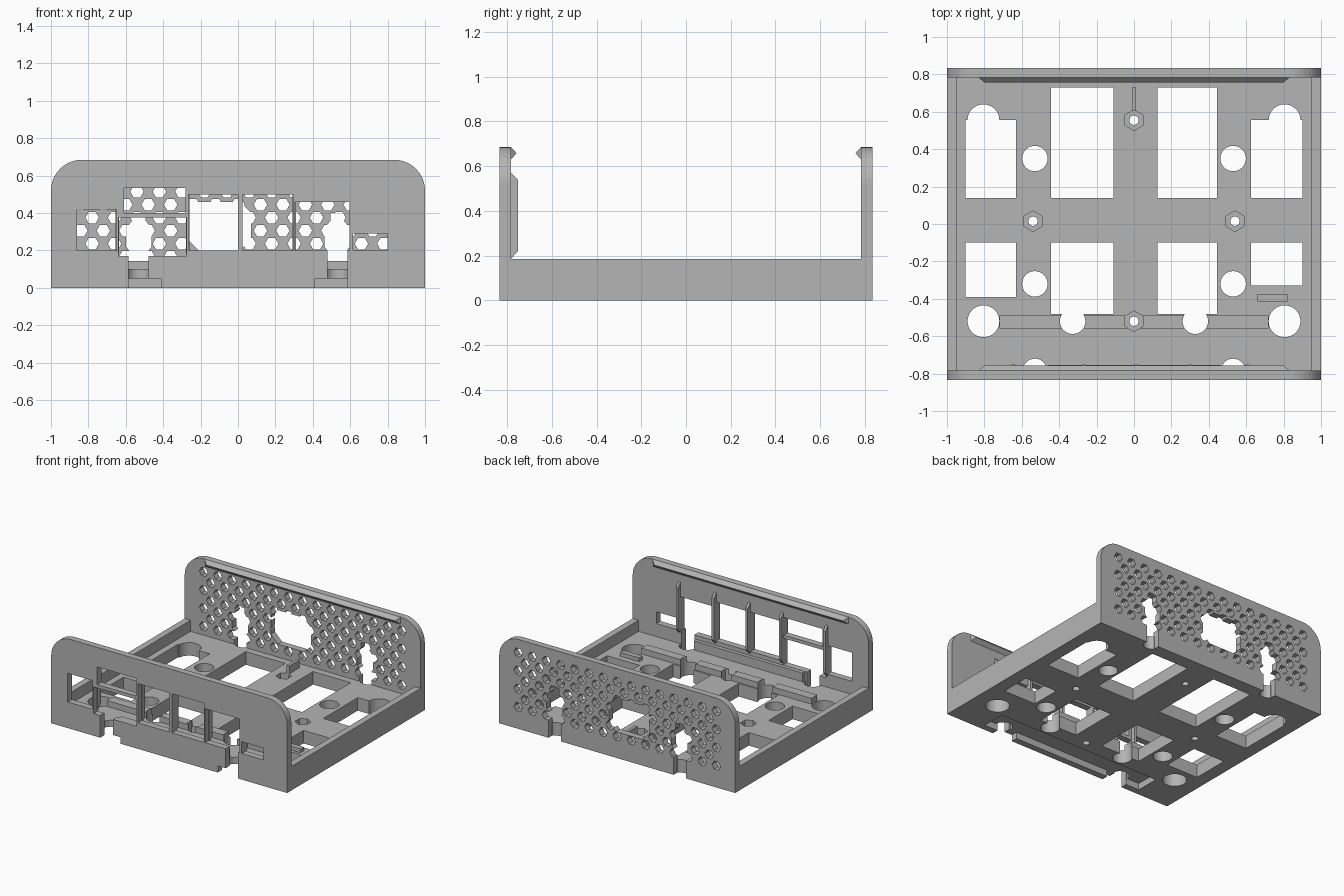
import bpy, bmesh, math
from mathutils import Matrix

cube = bpy.data.objects.get("Cube")
if cube:
    bpy.data.objects.remove(cube)

grey = bpy.data.materials.new("plain grey")
grey.use_nodes = True
grey.diffuse_color = (0.46, 0.46, 0.46, 1)
grey.node_tree.nodes["Principled BSDF"].inputs["Base Color"].default_value = (0.46, 0.46, 0.46, 1)


def add_box(bm, x0, x1, y0, y1, z0, z1):
    m = Matrix.Translation(((x0 + x1) / 2, (y0 + y1) / 2, (z0 + z1) / 2))
    m = m @ Matrix.Diagonal((x1 - x0, y1 - y0, z1 - z0, 1))
    bmesh.ops.create_cube(bm, size=1, matrix=m)


def add_hole(bm, x, y, r, z0=-0.1, z1=0.3, sides=32):
    bmesh.ops.create_cone(bm, cap_ends=True, segments=sides, radius1=r, radius2=r, depth=z1 - z0,
                          matrix=Matrix.Translation((x, y, (z0 + z1) / 2)))


def add_prism(bm, pts, axis, a, b):
    """Extrude a profile along x (points are y,z) or along y (points are x,z)."""
    def place(p, t):
        return (t, p[0], p[1]) if axis == "x" else (p[0], t, p[1])
    v0 = [bm.verts.new(place(p, a)) for p in pts]
    v1 = [bm.verts.new(place(p, b)) for p in pts]
    faces = [bm.faces.new(v0), bm.faces.new(v1)]
    for i in range(len(pts)):
        j = (i + 1) % len(pts)
        faces.append(bm.faces.new((v0[i], v0[j], v1[j], v1[i])))
    bmesh.ops.recalc_face_normals(bm, faces=faces)


def make(name, bm):
    bmesh.ops.recalc_face_normals(bm, faces=bm.faces[:])
    me = bpy.data.meshes.new(name)
    bm.to_mesh(me)
    bm.free()
    me.materials.append(grey)
    ob = bpy.data.objects.new(name, me)
    bpy.context.scene.collection.objects.link(ob)
    return ob


def cut(ob, bm):
    """Subtract the solids in bm from ob and discard the cutter."""
    cutter = make("cutter", bm)
    cutter.hide_render = True
    mod = ob.modifiers.new("cut", "BOOLEAN")
    mod.operation, mod.solver, mod.object = "DIFFERENCE", "EXACT", cutter
    mod.use_self = True
    bpy.context.view_layer.update()
    me = bpy.data.meshes.new_from_object(ob.evaluated_get(bpy.context.evaluated_depsgraph_get()))
    ob.modifiers.clear()
    ob.data = me
    bpy.data.objects.remove(cutter)


# Floor with its ventilation windows
bm = bmesh.new()
add_box(bm, -0.96, 0.96, -0.79, 0.79, 0, 0.1)
floor = make("floor", bm)
bm = bmesh.new()
for x0, x1 in ((-0.445, -0.11), (0.125, 0.445)):
    add_box(bm, x0, x1, 0.14, 0.73, -0.1, 0.3)
    add_box(bm, x0, x1, -0.48, -0.1, -0.1, 0.3)
for x0, x1, low in ((-0.9, -0.63, -0.39), (0.625, 0.9, -0.33)):
    add_box(bm, x0, x1, 0.14, 0.557, -0.1, 0.3)
    add_box(bm, x0, x1, low, -0.1, -0.1, 0.3)
cut(floor, bm)

# Shallow channel under the front edge
bm = bmesh.new()
add_box(bm, -0.7, 0.7, -0.8, -0.6, -0.1, 0.05)
cut(floor, bm)

# Cable rail on the floor
bm = bmesh.new()
add_box(bm, -0.72, 0.72, -0.56, -0.49, 0.09, 0.145)
rail = make("cable_rail", bm)


def round_holes():
    bm = bmesh.new()
    for s in (-1, 1):
        add_hole(bm, s * 0.53, 0.35, 0.068)
        add_hole(bm, s * 0.53, -0.32, 0.068)
        add_hole(bm, s * 0.805, -0.52, 0.085)
        add_hole(bm, s * 0.805, 0.555, 0.085)
        add_hole(bm, s * 0.328, -0.52, 0.068)
        add_hole(bm, s * 0.53, -0.785, 0.065)
        add_hole(bm, s * 0.53, 0.825, 0.06)
    return bm


# Hexagonal nut seats with screw holes
def nut_holes(seat):
    bm = bmesh.new()
    for x, y in ((0, 0.555), (0, -0.52), (-0.54, 0.015), (0.54, 0.015)):
        if seat:
            add_hole(bm, x, y, 0.055, 0.05, 0.3, 6)
        else:
            add_hole(bm, x, y, 0.025, sides=20)
    return bm


for part in (floor, rail):
    cut(part, round_holes())
    cut(part, nut_holes(True))
    cut(part, nut_holes(False))

# Low side walls
for side, s in (("left", 1), ("right", -1)):
    bm = bmesh.new()
    xs = sorted((s * 0.95, s))
    add_box(bm, xs[0], xs[1], -0.79, 0.79, 0, 0.185)
    make(side + "_side_wall", bm)

# Small floor ribs
bm = bmesh.new()
add_box(bm, -0.012, 0.012, 0.605, 0.73, 0.09, 0.16)
make("rear_floor_rib", bm)
bm = bmesh.new()
add_box(bm, 0.66, 0.82, -0.415, -0.375, 0.09, 0.13)
make("floor_tab", bm)


# End plates with rounded top corners
def end_plate(name, y0, y1):
    r, top = 0.165, 0.685
    pts = [(-1, 0), (1, 0)]
    for cx, start in ((1 - r, 0), (r - 1, 90)):
        for i in range(11):
            a = math.radians(start + 9 * i)
            pts.append((cx + r * math.cos(a), top - r + r * math.sin(a)))
    bm = bmesh.new()
    add_prism(bm, pts, "y", y0, y1)
    return make(name, bm)


front = end_plate("front_plate", -0.833, -0.783)
back = end_plate("back_plate", 0.783, 0.833)

# Port windows and cable notches in the front plate
bm = bmesh.new()
for x0, x1, z0, z1 in ((-0.86, -0.65, 0.2, 0.42), (-0.61, -0.28, 0.4, 0.535),
                       (-0.64, -0.275, 0.17, 0.375), (-0.265, 0.0, 0.2, 0.5),
                       (0.025, 0.295, 0.2, 0.5), (0.305, 0.595, 0.2, 0.46),
                       (0.615, 0.8, 0.2, 0.29)):
    add_box(bm, x0, x1, -0.9, -0.7, z0, z1)
cut(front, bm)
bm = bmesh.new()
for s in (-1, 1):
    a, b = sorted((s * 0.478, s * 0.585))
    add_box(bm, a, b, -0.9, -0.7, -0.1, 0.25)
cut(front, bm)
bm = bmesh.new()
for s in (-1, 1):
    a, b = sorted((s * 0.412, s * 0.5))
    add_box(bm, a, b, -0.9, -0.7, -0.1, 0.05)
cut(front, bm)

# Honeycomb of ventilation holes in the back plate
bm = bmesh.new()
for row in range(7):
    z = 0.167 + row * 0.0695
    for k in range(-7, 8):
        x = 0.12 * k + (0.06 if row % 2 else 0)
        if abs(x) < 0.85:
            ring = [(x + 0.036 * math.cos(i * math.pi / 3), z + 0.036 * math.sin(i * math.pi / 3))
                    for i in range(6)]
            add_prism(bm, ring, "y", 0.7, 0.9)
cut(back, bm)

# Cable slots and connector opening in the back plate
bm = bmesh.new()
for s in (-1, 1):
    half = [(0.052, -0.1), (0.052, 0.2), (0.068, 0.22), (0.068, 0.32), (0.035, 0.36), (0.035, 0.4)]
    pts = half + [(-x, z) for x, z in reversed(half)]
    add_prism(bm, [(s * 0.53 + x, z) for x, z in pts], "y", 0.7, 0.9)
octagon = [(-0.17, 0.26), (-0.11, 0.2), (0.11, 0.2), (0.17, 0.26),
           (0.17, 0.4), (0.11, 0.46), (-0.11, 0.46), (-0.17, 0.4)]
add_prism(bm, [(x - 0.1, z) for x, z in octagon], "y", 0.7, 0.9)
cut(back, bm)

# Snap lips along the top inside of both plates
for name, s in (("front_lip", -1), ("back_lip", 1)):
    bm = bmesh.new()
    add_prism(bm, [(s * 0.79, 0.685), (s * 0.783, 0.685), (s * 0.757, 0.658),
                   (s * 0.783, 0.63), (s * 0.79, 0.63)], "x", -0.83, 0.83)
    for v in bm.verts:
        if abs(v.co.y) < 0.76:
            v.co.x *= 0.965
    make(name, bm)

# Upright guide ribs and sill behind the front plate
bm = bmesh.new()
for x in (0.604, 0.3, 0.0125, -0.269, -0.645):
    add_prism(bm, [(-0.79, 0.185), (-0.783, 0.185), (-0.752, 0.22), (-0.752, 0.54),
                   (-0.783, 0.572), (-0.79, 0.572)], "x", x - 0.009, x + 0.009)
make("guide_ribs", bm)
bm = bmesh.new()
add_box(bm, -0.46, 0.46, -0.79, -0.755, 0.09, 0.168)
make("front_sill", bm)
